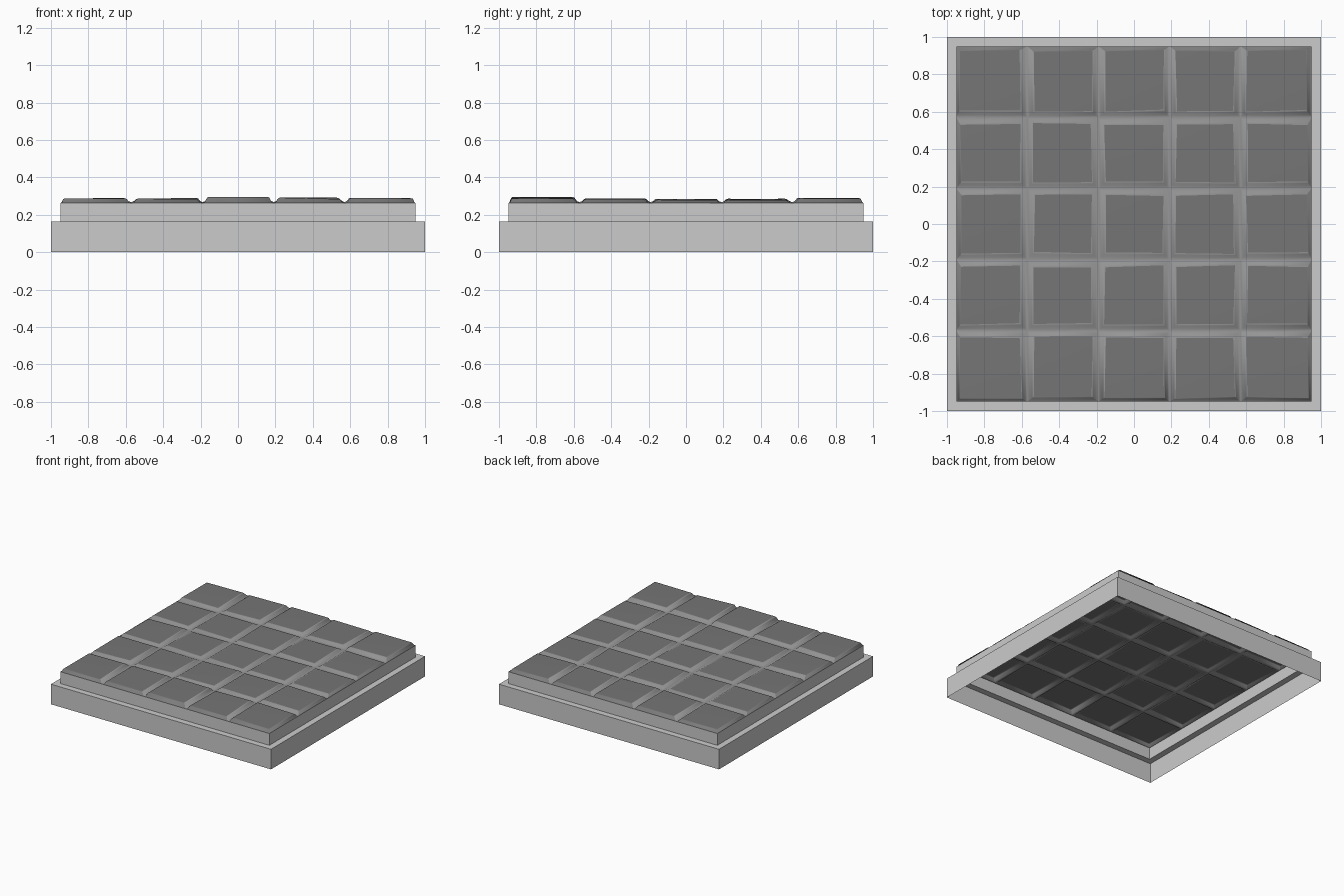
import bpy, bmesh, random

if "Cube" in bpy.data.objects:
    bpy.data.objects.remove(bpy.data.objects["Cube"])

random.seed(4)


def material(name, v):
    mat = bpy.data.materials.new(name)
    mat.diffuse_color = (v, v, v, 1)
    mat.use_nodes = True
    mat.node_tree.nodes["Principled BSDF"].inputs["Base Color"].default_value = mat.diffuse_color
    return mat


def make_object(name, bm, mats=()):
    bmesh.ops.remove_doubles(bm, verts=bm.verts, dist=0.0005)
    mesh = bpy.data.meshes.new(name)
    bm.to_mesh(mesh)
    bm.free()
    for mat in mats:
        mesh.materials.append(mat)
    obj = bpy.data.objects.new(name, mesh)
    bpy.context.collection.objects.link(obj)
    bpy.ops.object.select_all(action='DESELECT')
    obj.select_set(True)
    bpy.context.view_layer.objects.active = obj
    return obj


def square(bm, r, z):
    return [bm.verts.new((x * r, y * r, z)) for x, y in ((-1, -1), (1, -1), (1, 1), (-1, 1))]


def bridge(bm, lower, upper, mats=(0, 0, 0, 0)):
    for i in range(4):
        j = (i + 1) % 4
        face = bm.faces.new((lower[i], lower[j], upper[j], upper[i]))
        face.material_index = mats[i]


# Stepped skirt: a thin shell, open underneath
bm = bmesh.new()
rings = [square(bm, r, z) for r, z in ((1, 0), (1, 0.165), (0.95, 0.165), (0.95, 0.262))]
for lower, upper in zip(rings, rings[1:]):
    bridge(bm, lower, upper)
make_object("stepped_skirt", bm)

# Worn stone tiles: 5 x 5 cells, each rising softly from shared grooves to a tilted face
N, R, EDGE = 5, 0.95, 0.262
STEP = 2 * R / N
PROFILE = ((0.35, 0.15), (0.75, 0.85), (1.0, 1.0))   # inset and height fractions
row_top = [0.288, 0.284, 0.282, 0.282, 0.286]        # front to back
bm = bmesh.new()
for i in range(N):
    for j in range(N):
        corners = ((i, j), (i + 1, j), (i + 1, j + 1), (i, j + 1))
        raised = (i, j) == (2, 0)
        top_z = 0.296 if raised else row_top[j]
        rings = [[] for _ in range(4)]
        for (a, b), (sx, sy) in zip(corners, ((1, 1), (-1, 1), (-1, -1), (1, -1))):
            x, y = -R + a * STEP, -R + b * STEP
            z = EDGE if a in (0, N) or b in (0, N) else 0.268
            dx = (0.022 if a in (0, N) else 0.034) + random.uniform(-.004, .008)
            dy = (0.022 if b in (0, N) else 0.034) + random.uniform(-.004, .008)
            top = top_z + (0 if raised else random.uniform(-.005, .004))
            for ring, (f, h) in zip(rings, ((0, 0),) + PROFILE):
                ring.append(bm.verts.new((x + sx * dx * f, y + sy * dy * f, z + (top - z) * h)))
        # sides on the outer border are darker than the worn groove sides
        mats = [2 if on_edge else 1 for on_edge in (j == 0, i == N - 1, j == N - 1, i == 0)]
        for lower, upper in zip(rings, rings[1:]):
            bridge(bm, lower, upper, mats)
        bm.faces.new(rings[-1])
tiles = make_object("stone_tiles", bm, (material("dark_stone", 0.18),
                                        material("worn_groove", 0.3),
                                        material("border_stone", 0.2)))
bpy.ops.object.shade_smooth_by_angle(angle=1.2)
tiles.modifiers.new("flat_tops", 'WEIGHTED_NORMAL').keep_sharp = True
